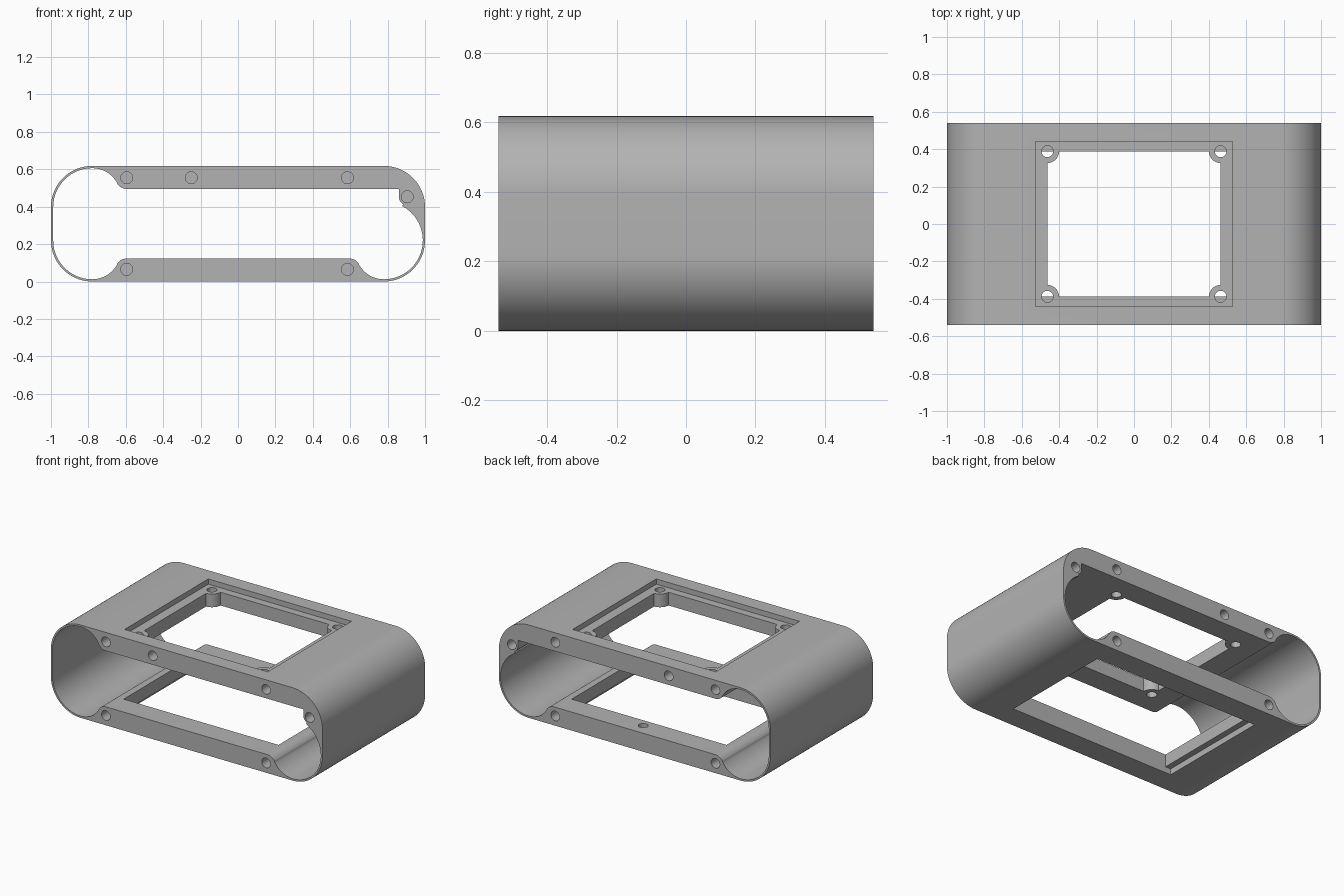
import bpy, bmesh
from math import sin, cos, radians
from mathutils import Matrix, Vector

cube = bpy.data.objects.get("Cube")
if cube:
    bpy.data.objects.remove(cube, do_unlink=True)

H, HALF_Y, WALL = 0.618, 0.54, 0.012
CEILING, FLOOR = 0.495, 0.123

grey = bpy.data.materials.new("mid grey plastic")
grey.use_nodes = True
colour = (0.45, 0.45, 0.45, 1)
grey.diffuse_color = colour
grey.node_tree.nodes["Principled BSDF"].inputs["Base Color"].default_value = colour


def arc(cx, cy, r, start, end, n=14):
    steps = [radians(start + (end - start) * i / n) for i in range(n + 1)]
    return [(cx + r * cos(a), cy + r * sin(a)) for a in steps]


def prism(name, outline, low, high, axis):
    """Extrude a 2D outline along y (outline in x, z) or z (outline in x, y)."""
    place = (lambda p: (p[0], low, p[1])) if axis == "y" else (lambda p: (p[0], p[1], low))
    bm = bmesh.new()
    face = bm.faces.new([bm.verts.new(place(p)) for p in outline])
    bmesh.ops.remove_doubles(bm, verts=bm.verts, dist=0.0005)
    grown = bmesh.ops.extrude_face_region(bm, geom=bm.faces[:])
    shift = Vector((0, high - low, 0) if axis == "y" else (0, 0, high - low))
    bmesh.ops.translate(bm, vec=shift, verts=[g for g in grown["geom"] if isinstance(g, bmesh.types.BMVert)])
    bmesh.ops.recalc_face_normals(bm, faces=bm.faces)
    mesh = bpy.data.meshes.new(name)
    bm.to_mesh(mesh)
    bm.free()
    obj = bpy.data.objects.new(name, mesh)
    bpy.context.collection.objects.link(obj)
    return obj


def rect(x0, x1, y0, y1):
    return [(x0, y0), (x1, y0), (x1, y1), (x0, y1)]


def disc(x, y, r):
    return arc(x, y, r, 0, 345, 23)


def cut(target, cutter):
    cutter.hide_render = True
    mod = target.modifiers.new("cut", "BOOLEAN")
    mod.operation, mod.solver, mod.object = "DIFFERENCE", "EXACT", cutter
    bpy.context.view_layer.objects.active = target
    bpy.ops.object.modifier_apply(modifier=mod.name)
    bpy.data.objects.remove(cutter, do_unlink=True)


# Outer sleeve with rounded corners
R = 0.22
outer = []
for cx, cz, a in ((1 - R, R, -90), (1 - R, H - R, 0), (R - 1, H - R, 90), (R - 1, R, 180)):
    outer += arc(cx, cz, R, a, a + 90, 20)
housing = prism("housing", outer, -HALF_Y, HALF_Y, "y")

# Inner channel: round ends, screw bosses and thick top and bottom plates
r = R - WALL
E, LOBE, BOSS, T = 1 - R, 0.152, 0.06, 29.3
up, down = H - WALL - LOBE, WALL + LOBE
inner = arc(-E, R, r, 270, 180) + arc(-E, H - R, r, 180, 90)
inner += arc(-E, up, LOBE, 90, T) + arc(-0.595, H - 0.063, BOSS, 180 + T, 270)
inner += [(0.86, CEILING)] + arc(0.905, 0.453, 0.045, 180, 241.8)
inner += arc(E, R, r, 61.8, -90, 30) + arc(E, down, LOBE, -90, T - 180)
inner += arc(0.595, 0.063, BOSS, T, 90) + arc(-0.595, 0.063, BOSS, 90, 180 - T)
inner += arc(-E, down, LOBE, -T, -90)
cut(housing, prism("channel", inner, -HALF_Y - 0.1, HALF_Y + 0.1, "y"))

# Top window: shallow recess, opening with rounded corner bosses, screw holes
WX, WY = 0.463, 0.388
LEDGE = H - 0.035
cut(housing, prism("top_recess", rect(-0.527, 0.527, -0.44, 0.44), LEDGE, H + 0.1, "z"))
opening = []
for sx, sy, a in ((1, 1, 270), (-1, 1, 0), (-1, -1, 90), (1, -1, 180)):
    opening += arc(sx * WX, sy * WY, 0.062, a, a - 90)
cut(housing, prism("top_opening", opening, CEILING - 0.1, H + 0.1, "z"))
for sx in (-1, 1):
    for sy in (-1, 1):
        cut(housing, prism("corner_hole", disc(sx * WX, sy * WY, 0.031), CEILING - 0.1, H + 0.1, "z"))

# Bottom window with a shallow step at each end
cut(housing, prism("bottom_recess", rect(-0.61, 0.61, -WY, WY), -0.1, 0.04, "z"))
cut(housing, prism("bottom_opening", rect(-0.57, 0.57, -WY, WY), -0.1, FLOOR + 0.1, "z"))
cut(housing, prism("floor_hole", disc(0, 0.45, 0.03), 0.05, FLOOR + 0.1, "z"))

# Blind screw holes on the front and back rims
for x, z in ((-0.595, 0.555), (-0.25, 0.555), (0.585, 0.555), (0.905, 0.453), (-0.595, 0.065), (0.585, 0.065)):
    for y in (-HALF_Y, HALF_Y):
        cut(housing, prism("rim_hole", disc(x, z, 0.032), y - 0.09, y + 0.09, "y"))

# Finish
housing.data.materials.clear()
housing.data.materials.append(grey)
bpy.ops.object.select_all(action="DESELECT")
housing.select_set(True)
bpy.context.view_layer.objects.active = housing
bpy.ops.object.shade_smooth_by_angle(angle=radians(30))
